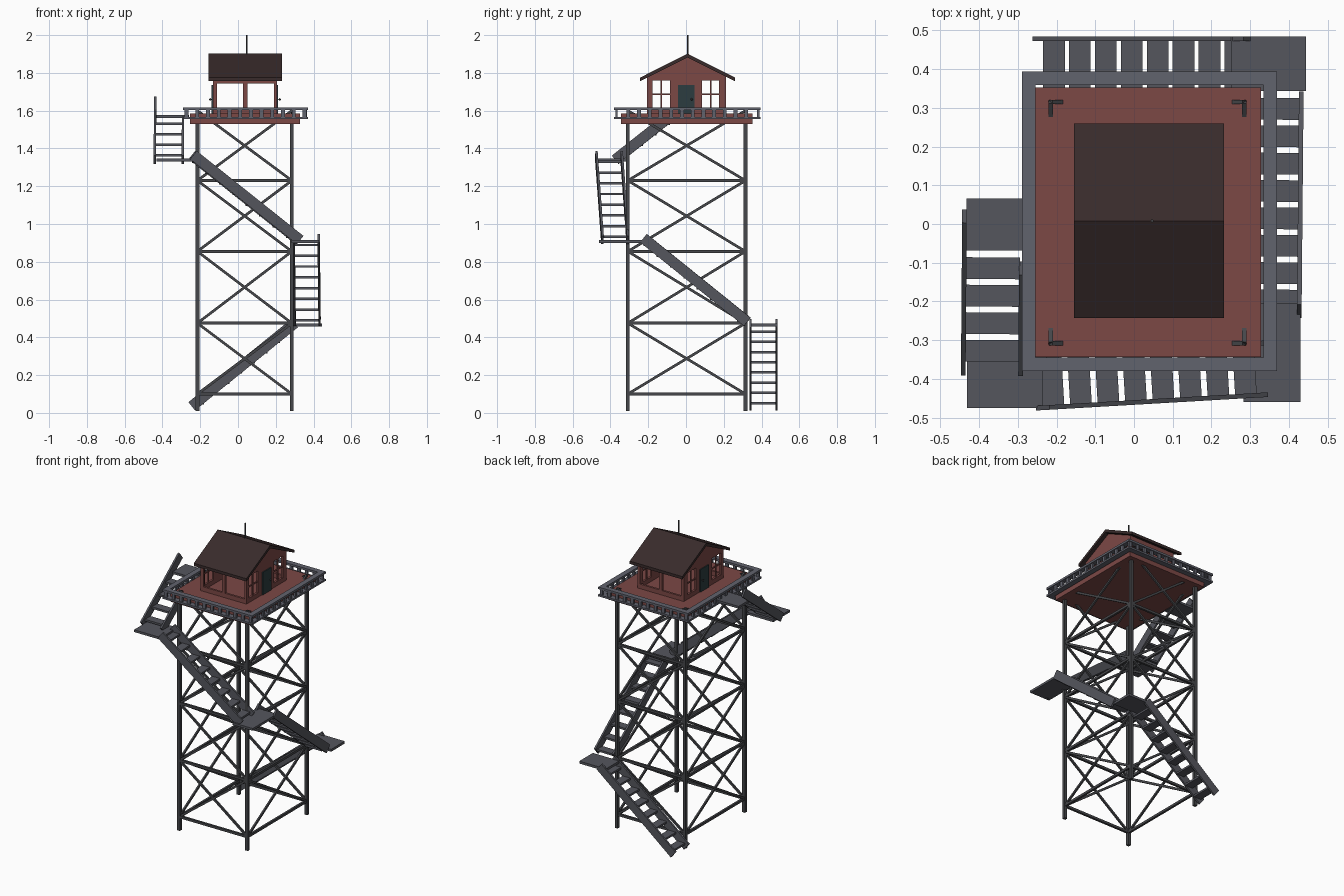
import bpy, bmesh
from math import radians
from mathutils import Vector as V, Matrix

if "Cube" in bpy.data.objects:
    bpy.data.objects.remove(bpy.data.objects["Cube"])

def mat(name, c):
    m = bpy.data.materials.new(name)
    m.diffuse_color = (*c, 1)
    m.use_nodes = True
    m.node_tree.nodes["Principled BSDF"].inputs["Base Color"].default_value = m.diffuse_color
    return m

STEEL = mat("dark_steel", (0.06, 0.062, 0.068))
GREY = mat("grey_wood", (0.09, 0.093, 0.11))
RAIL = mat("rail_grey", (0.12, 0.125, 0.155))
RED = mat("red_wood", (0.2, 0.065, 0.06))
ROOF = mat("roof_brown", (0.04, 0.024, 0.024))
DOOR = mat("door_green", (0.025, 0.045, 0.05))

def finish(name, bm, m):
    bmesh.ops.recalc_face_normals(bm, faces=bm.faces)
    me = bpy.data.meshes.new(name)
    bm.to_mesh(me)
    bm.free()
    me.materials.append(m)
    ob = bpy.data.objects.new(name, me)
    bpy.context.collection.objects.link(ob)
    return ob

def box(bm, x0, x1, y0, y1, z0, z1):
    c = V((x0 + x1, y0 + y1, z0 + z1)) / 2
    bmesh.ops.create_cube(bm, size=1, matrix=Matrix.Translation(c) @ Matrix.Diagonal((x1 - x0, y1 - y0, z1 - z0, 1)))

def bar(bm, p, q, w, h):
    """Box beam from p to q, w wide sideways and h high."""
    p, q = V(p), V(q)
    d = q - p
    n = d.normalized()
    s = n.cross(V((0, 0, 1)))
    s = s.normalized() if s.length > 1e-4 else V((1, 0, 0))
    u = s.cross(n)
    r = Matrix((n, s, u)).transposed().to_4x4()
    bmesh.ops.create_cube(bm, size=1, matrix=Matrix.Translation((p + q) / 2) @ r @ Matrix.Diagonal((d.length, w, h, 1)))

def prism_x(bm, pts, x0, x1):
    """Extrude a y-z outline along x."""
    f = bm.faces.new([bm.verts.new((x0, y, z)) for y, z in pts])
    g = bmesh.ops.extrude_face_region(bm, geom=[f])["geom"]
    bmesh.ops.translate(bm, vec=(x1 - x0, 0, 0), verts=[v for v in g if isinstance(v, bmesh.types.BMVert)])

# Tower legs
X0, X1, Y0, Y1 = -0.215, 0.285, -0.308, 0.315
corners = [(X0, Y0), (X1, Y0), (X1, Y1), (X0, Y1)]
bm = bmesh.new()
for x, y in corners:
    box(bm, x - .01, x + .01, y - .01, y + .01, 0.01, 1.56)
finish("tower_legs", bm, STEEL)

# Horizontal girts and cross braces on all four sides
levels = [0.1, 0.475, 0.855, 1.23, 1.6]
g, b = bmesh.new(), bmesh.new()
for i in range(4):
    p, q = corners[i], corners[(i + 1) % 4]
    for k, z in enumerate(levels[:4]):
        t = levels[k + 1]
        bar(g, (*p, z), (*q, z), .014, .016)
        bar(b, (*p, z), (*q, t), .011, .014)
        bar(b, (*q, z), (*p, t), .011, .014)
finish("tower_girts", g, STEEL)
finish("tower_cross_braces", b, STEEL)

# Deck
bm = bmesh.new()
box(bm, -.255, .328, -.343, .353, 1.53, 1.585)
finish("deck", bm, RED)

# Deck railing: two rail frames and balusters
RX0, RX1, RY0, RY1, W = -.29, .37, -.38, .394, .035
bm = bmesh.new()
for z0, z1 in ((1.555, 1.567), (1.603, 1.617)):
    for y in (RY0, RY1 - W):
        box(bm, RX0, RX1, y, y + W, z0, z1)
    for x in (RX0, RX1 - W):
        box(bm, x, x + W, RY0 + W, RY1 - W, z0, z1)
finish("deck_rails", bm, RAIL)
bm = bmesh.new()
def along(a, c, n):
    return [a + (c - a) * i / (n - 1) for i in range(n)]
for x in along(RX0 + .018, RX1 - .018, 12):
    for y in (RY0 + .012, RY1 - .012):
        box(bm, x - .01, x + .01, y - .006, y + .006, 1.56, 1.608)
for y in along(RY0 + .018, RY1 - .018, 14)[1:-1]:
    for x in (RX0 + .012, RX1 - .012):
        box(bm, x - .006, x + .006, y - .01, y + .01, 1.56, 1.608)
finish("deck_balusters", bm, RAIL)

# Cabin front and back walls with open windows
HX0, HX1, HY0, HY1, T = -.133, .207, -.206, .213, .014
ZB, ZS, ZH = 1.58, 1.615, 1.745
bm = bmesh.new()
for y in (HY0, HY1 - T):
    box(bm, HX0, HX1, y, y + T, ZB, ZS)
    box(bm, HX0, HX1, y, y + T, ZH, 1.785)
    for x0, x1 in ((HX0, HX0 + .022), (.027, .05), (HX1 - .016, HX1)):
        box(bm, x0, x1, y, y + T, ZS, ZH)
finish("cabin_long_walls", bm, RED)

# Cabin gable walls, windows either side of the door
YC = (HY0 + HY1) / 2
w, m = bmesh.new(), bmesh.new()
for x in (HX0, HX1 - T):
    for y0, y1 in ((HY0 + T, -.178), (-.085, .085), (.175, HY1 - T)):
        box(w, x, x + T, y0, y1, ZS, 1.76)
    box(w, x, x + T, HY0 + T, HY1 - T, ZB, ZS)
    prism_x(w, [(HY0, 1.76), (HY1, 1.76), (HY1, 1.785), (YC, 1.885), (HY0, 1.785)], x, x + T)
    for y0, y1 in ((-.178, -.085), (.085, .175)):
        c = (y0 + y1) / 2
        box(m, x + .003, x + .01, c - .004, c + .004, ZS, 1.76)
        box(m, x + .003, x + .01, y0, y1, 1.683, 1.691)
finish("cabin_gable_walls", w, RED)
finish("window_bars", m, RED)

# Doors and knobs on both gables
d, k = bmesh.new(), bmesh.new()
for x, s in ((HX0, -1), (HX1, 1)):
    box(d, min(x, x + s * .006), max(x, x + s * .006), -.043, .046, ZB, 1.735)
    bmesh.ops.create_uvsphere(k, u_segments=8, v_segments=6, radius=.006,
                              matrix=Matrix.Translation((x + s * .014, .03, 1.66)))
    bar(k, (x, .03, 1.66), (x + s * .014, .03, 1.66), .004, .004)
finish("cabin_doors", d, DOOR)
finish("door_knobs", k, STEEL)

# Pitched roof and mast
bm = bmesh.new()
prism_x(bm, [(-.243, 1.756), (-.243, 1.775), (.008, 1.902), (.26, 1.775), (.26, 1.756), (.008, 1.881)], -.155, .232)
finish("roof", bm, ROOF)
bm = bmesh.new()
bmesh.ops.create_cone(bm, cap_ends=True, segments=8, radius1=.004, radius2=.004, depth=.12,
                      matrix=Matrix.Translation((.047, .008, 1.94)))
finish("roof_mast", bm, STEEL)

# Stair flights: two slanted stringers and evenly spaced treads
def flight(name, lo, hi, half, n, t0, t1, inner_end=1.0, inner=1):
    lo, hi = V(lo), V(hi)
    d = hi - lo
    side = V((d.y, -d.x, 0)).normalized()
    bm = bmesh.new()
    for s in (-1, 1):
        o = side * s * (half - .006)
        end = lo + d * (inner_end if s == inner else 1)
        bar(bm, lo + o, end + o, .012, .056)
    finish(name + "_stringers", bm, GREY)
    bm = bmesh.new()
    for i in range(n):
        c = lo + d * (t0 + (t1 - t0) * i / (n - 1)) - V((0, 0, .014))
        bar(bm, c - side * (half - .01), c + side * (half - .01), .056, .013)
    finish(name + "_treads", bm, GREY)

flight("back_stair", (-.245, .41, .035), (.30, .41, .475), .075, 8, .07, .93)
flight("right_stair", (.366, .325, .482), (.361, -.225, .925), .072, 8, .05, .95)
flight("front_stair", (.325, -.375, .915), (-.24, -.408, 1.365), .073, 8, .07, .95)
flight("left_stair", (-.367, -.375, 1.34), (-.364, .02, 1.652), .08, 4, .12, .66, .66)

# Stair landings
bm = bmesh.new()
for b in ((.25, .445, .343, .485, .458, .474), (.283, .43, -.46, -.205, .9, .915),
          (-.432, -.235, -.475, -.3, 1.332, 1.347), (-.433, -.26, -.068, .066, 1.562, 1.577)):
    box(bm, *b)
finish("stair_landings", bm, GREY)
